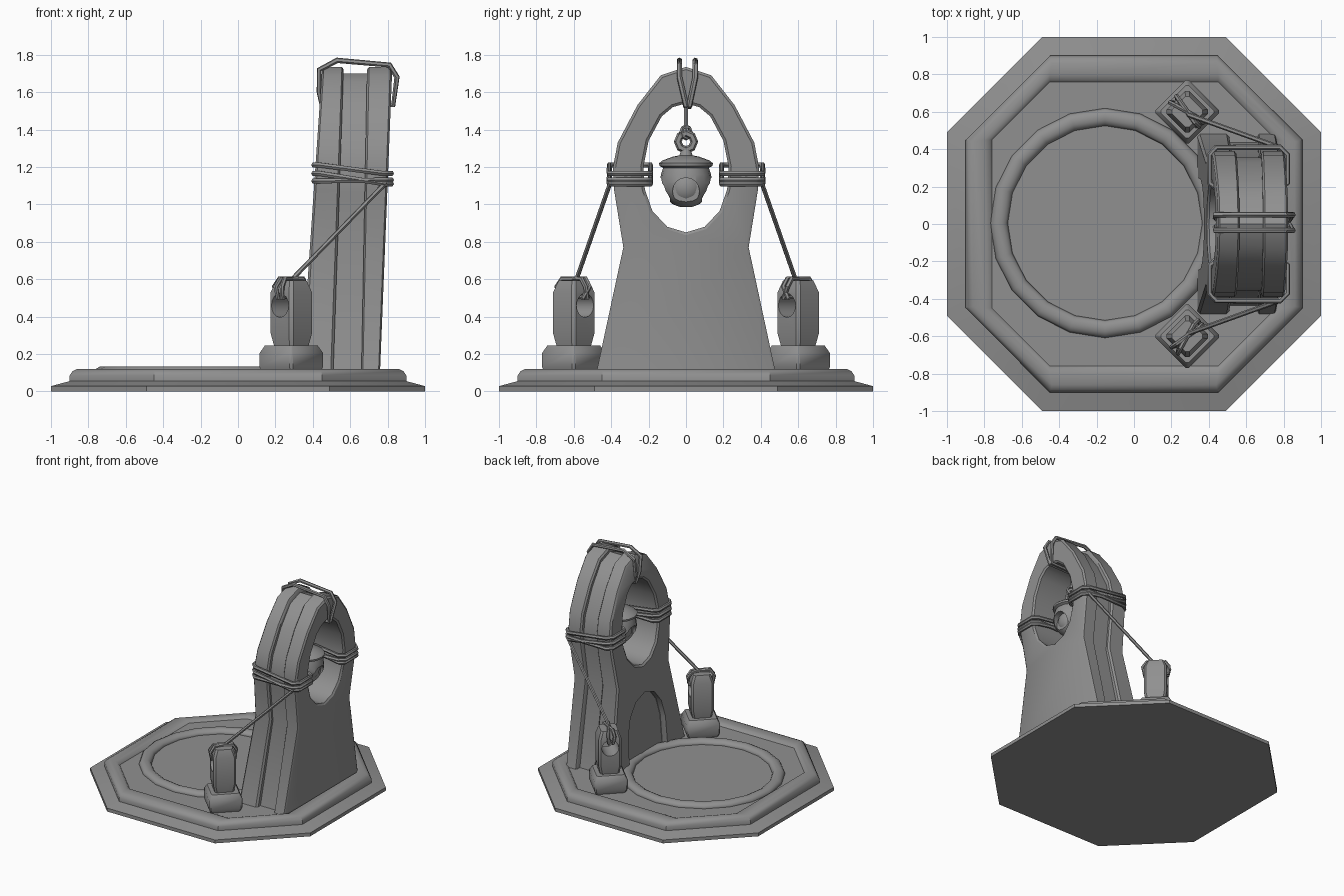
import bpy, bmesh, math
from mathutils import Matrix, Vector

if "Cube" in bpy.data.objects:
    bpy.data.objects.remove(bpy.data.objects["Cube"])

stone = bpy.data.materials.new("plain grey")
stone.use_nodes = True
stone.diffuse_color = (0.28, 0.28, 0.28, 1)
bsdf = next(n for n in stone.node_tree.nodes if n.type == 'BSDF_PRINCIPLED')
bsdf.inputs["Base Color"].default_value = (0.28, 0.28, 0.28, 1)


def add(name, data):
    ob = bpy.data.objects.new(name, data)
    bpy.context.scene.collection.objects.link(ob)
    return ob


def finish(ob, angle=35):
    if not ob.data.materials:
        ob.data.materials.append(stone)
    bpy.ops.object.select_all(action='DESELECT')
    ob.select_set(True)
    bpy.context.view_layer.objects.active = ob
    bpy.ops.object.shade_smooth_by_angle(angle=math.radians(angle))
    return ob


def bake(ob):
    """Replace an object by its evaluated, welded mesh."""
    bpy.context.view_layer.update()
    deps = bpy.context.evaluated_depsgraph_get()
    me = bpy.data.meshes.new_from_object(ob.evaluated_get(deps))
    name = ob.name
    bpy.data.objects.remove(ob)
    bm = bmesh.new()
    bm.from_mesh(me)
    bmesh.ops.remove_doubles(bm, verts=bm.verts, dist=0.0004)
    bmesh.ops.recalc_face_normals(bm, faces=bm.faces)
    bm.to_mesh(me)
    bm.free()
    return add(name, me)


def loft(name, rings, matrix=Matrix()):
    bm = bmesh.new()
    loops = [[bm.verts.new(matrix @ Vector(p)) for p in r] for r in rings]
    n = len(loops[0])
    for a, b in zip(loops, loops[1:]):
        for i in range(n):
            j = (i + 1) % n
            bm.faces.new((a[i], a[j], b[j], b[i]))
    bm.faces.new(loops[0][::-1])
    bm.faces.new(loops[-1])
    me = bpy.data.meshes.new(name)
    bm.to_mesh(me)
    bm.free()
    return add(name, me)


def octagon(h, c, z):
    return [(h, -c, z), (h, c, z), (c, h, z), (-c, h, z),
            (-h, c, z), (-h, -c, z), (-c, -h, z), (c, -h, z)]


def circle(r, z, n=16):
    return [(r * math.cos(math.tau * i / n), r * math.sin(math.tau * i / n), z)
            for i in range(n)]


def rope(name, pts, r=0.013, cyclic=True, matrix=Matrix()):
    cu = bpy.data.curves.new(name, 'CURVE')
    cu.dimensions = '3D'
    cu.bevel_depth, cu.bevel_resolution = r, 1
    cu.use_fill_caps = True
    sp = cu.splines.new('POLY')
    sp.points.add(len(pts) - 1)
    for p, co in zip(sp.points, pts):
        p.co = (*(matrix @ Vector(co)), 1)
    sp.use_cyclic_u = cyclic
    return finish(bake(add(name, cu)), 50)


def cut(ob, cutters):
    for c in cutters:
        c.hide_render = True
        m = ob.modifiers.new("cut", 'BOOLEAN')
        m.operation, m.solver, m.object = 'DIFFERENCE', 'EXACT', c
    ob = bake(ob)
    for c in cutters:
        bpy.data.objects.remove(c)
    return ob


def mirrored(half):
    return half + [(-y, z) for y, z in reversed(half) if y > 0]


def slab(name, outlines, low, high, bevel=0.014):
    """Upright layer; its x range goes from low (bottom) to high (top)."""
    t = 0.17
    cu = bpy.data.curves.new(name, 'CURVE')
    cu.dimensions, cu.fill_mode = '2D', 'BOTH'
    cu.extrude, cu.bevel_depth, cu.bevel_resolution = t / 2 - bevel, bevel, 0
    cu.offset = -bevel
    for pts in outlines:
        sp = cu.splines.new('POLY')
        sp.points.add(len(pts) - 1)
        for p, (y, z) in zip(sp.points, pts):
            p.co = (y, z, 0, 1)
        sp.use_cyclic_u = True
    ob = bake(add(name, cu))
    for v in ob.data.vertices:
        y, z, w = v.co
        k, f = (z - 0.12) / 1.61, w / t + 0.5
        a = low[0] + (high[0] - low[0]) * k
        b = low[1] + (high[1] - low[1]) * k
        v.co = (a + (b - a) * f, y, z)
    return bake(ob)


# Stepped octagonal base with a rounded rim
steps = [(1, .49, 0), (1, .49, .028), (.9, .45, .055), (.9, .45, .085), (.885, .445, .108),
         (.86, .44, .12), (.80, .45, .12), (.775, .45, .113), (.76, .45, .1)]
finish(loft("base", [octagon(*s) for s in steps]))

# Raised circle on the floor
bpy.ops.mesh.primitive_torus_add(major_radius=0.567, minor_radius=0.047, major_segments=20,
                                 minor_segments=10, location=(-0.155, 0.005, 0.1))
ring = bpy.context.object
ring.name = "floor_ring"
ring.scale.z = 0.75
finish(ring, 45)

# Arched standing stone in three layers, the middle one set back
outer = mirrored([(.49, .06), (.475, .12), (.335, .77), (.385, 1.08), (.39, 1.2),
                  (.365, 1.33), (.26, 1.53), (.135, 1.69), (0, 1.735)])
hole = mirrored([(0, .85), (.1, .88), (.18, .965), (.22, 1.08), (.228, 1.2),
                 (.2, 1.34), (.13, 1.47), (.07, 1.52), (0, 1.54)])
inner = [(y * 0.91, z * 0.98) for y, z in outer]
finish(slab("stone_middle_layer", [inner, hole], (.48, .69), (.53, .72), 0.004))
finish(slab("stone_outer_layer", [outer, hole], (.66, .76), (.69, .825)))
niche = mirrored([(.25, 0), (.24, .35), (.2, .49), (.12, .59), (0, .63)])
cutter = slab("niche_cutter", [niche], (.2, .39), (.3, .49), 0.002)
front = slab("stone_inner_layer", [outer, hole], (.34, .51), (.45, .565))
finish(cut(front, [cutter]))

# Ropes tied round the top of the arch
for top, low in ((-.035, 0), (.05, .018)):
    rope("top_rope", [(.45, low, 1.52), (.435, (top + low) / 2, 1.6), (.435, top, 1.72),
                      (.53, top, 1.77), (.81, top, 1.745), (.85, top, 1.68),
                      (.83, low, 1.53)], 0.015)

for s in (-1, 1):
    # Ropes tied round the legs of the arch
    for zl, zr in ((1.21, 1.165), (1.125, 1.13), (1.165, 1.11)):
        rope("leg_rope", [(.405, s * .22, zl), (.405, s * .37, zl), (.44, s * .41, zl),
                          (.78, s * .41, zr), (.82, s * .37, zr), (.82, s * .22, zr),
                          (.78, s * .19, zr), (.44, s * .19, zl)], 0.015)

    # Anchor post with a round hole on a bulging foot
    place = Matrix.Translation((.285, s * .6, 0)) @ Matrix.Rotation(-s * math.pi / 4, 4, 'Z')
    foot = [(.108, .098, .09), (.126, .114, .13), (.126, .114, .205), (.105, .095, .245)]
    finish(loft("post_foot", [octagon(*f) for f in foot], place), 40)
    body = [(.07, .055, .23), (.086, .07, .31), (.086, .07, .53), (.065, .05, .592)]
    post = loft("post", [octagon(*b) for b in body], place)
    drill = loft("post_drill", [circle(.064, -.2), circle(.064, .2)],
                 place @ Matrix.Translation((0, 0, .46)) @ Matrix.Rotation(math.pi / 2, 4, 'Y'))
    finish(cut(post, [drill]))

    # Rope looped through the post and tied to the arch
    for o in (-.02, .012):
        rope("post_rope", [(-.09, o, .5), (-.1, o * 1.5, .56), (-.07, o, .603), (.07, -o, .603),
                           (.1, -o, .56), (.09, o, .5), (0, o, .512)], 0.013, True, place)
    rope("stay_rope", [(.29, s * .585, .6), (.79, s * .405, 1.115)], 0.013, False)

# Hanging round bell with four openings and a ball inside
here = Matrix.Translation((.615, 0, 0))
shape = [(.03, .985), (.07, 1.0), (.105, 1.03), (.132, 1.07), (.14, 1.115), (.134, 1.16),
         (.122, 1.195), (.142, 1.205), (.144, 1.22), (.125, 1.235), (.07, 1.255),
         (.035, 1.262), (.025, 1.29)]
bell = loft("bell", [circle(*p) for p in shape], here)
plugs = [loft("bell_cutter", [circle(.072, .085), circle(.072, .25)],
              here @ Matrix.Translation((0, 0, 1.07)) @ Matrix.Rotation(i * math.pi / 2, 4, 'Z')
              @ Matrix.Rotation(math.pi / 2, 4, 'Y')) for i in range(4)]
finish(cut(bell, plugs))
bpy.ops.mesh.primitive_uv_sphere_add(segments=16, ring_count=10, radius=0.105,
                                     location=(.615, 0, 1.092))
bpy.context.object.name = "bell_ball"
finish(bpy.context.object)

# Bell eyelet, small loop and hanging string
for name, z, big, small, turn in (("bell_eyelet", 1.335, .044, .021, 0),
                                  ("string_loop", 1.385, .032, .011, .6)):
    bpy.ops.mesh.primitive_torus_add(major_radius=big, minor_radius=small, major_segments=8,
                                     minor_segments=6, location=(.615, 0, z),
                                     rotation=(0, math.pi / 2, turn))
    bpy.context.object.name = name
    finish(bpy.context.object)
rope("bell_string", [(.615, 0, 1.4), (.615, 0, 1.56)], 0.011, False)
